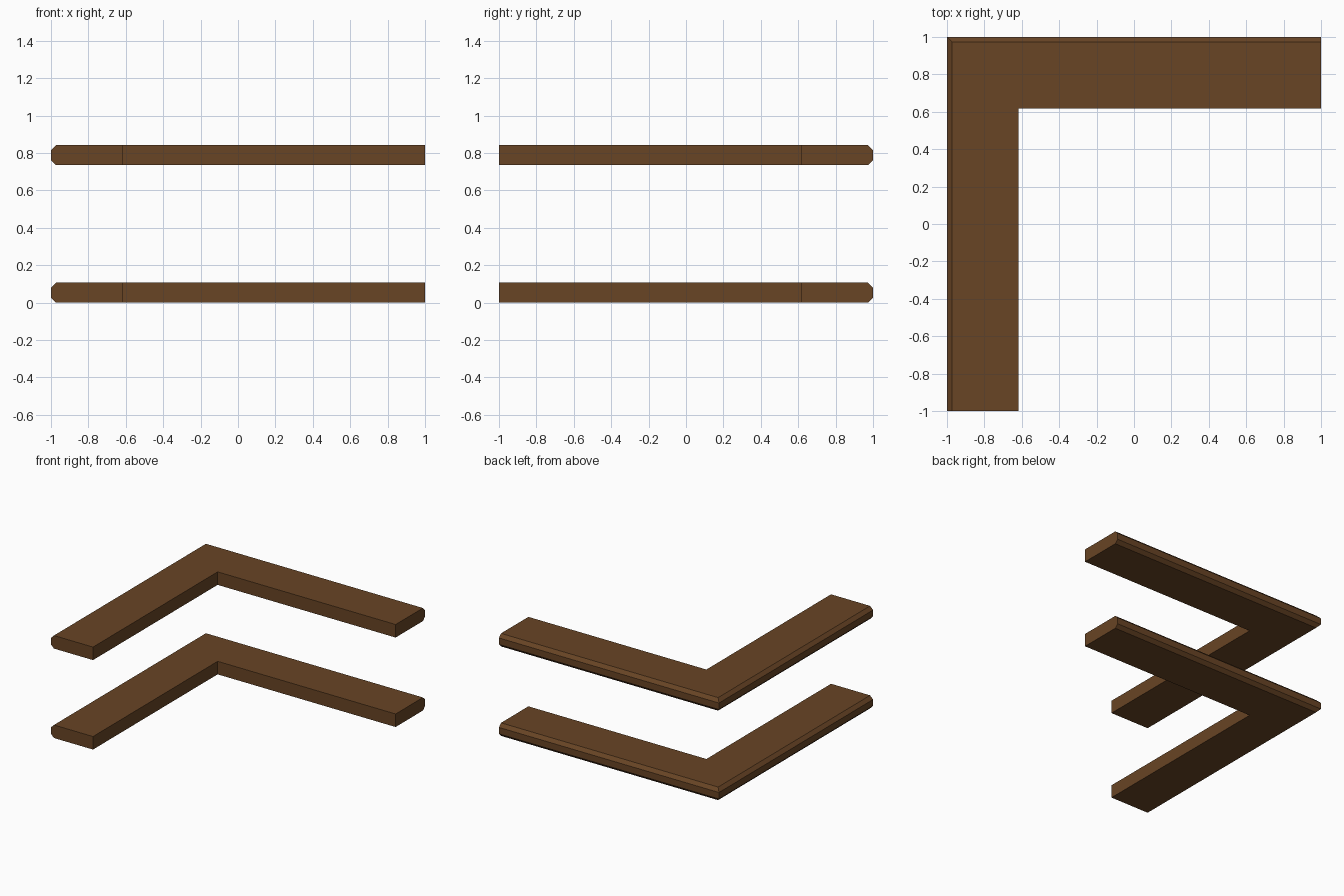
import bpy, bmesh

if "Cube" in bpy.data.objects:
    bpy.data.objects.remove(bpy.data.objects["Cube"])

WIDTH, THICK, CHAMFER = 0.382, 0.107, 0.027

wood = bpy.data.materials.new("dark_brown_wood")
wood.diffuse_color = (0.138, 0.058, 0.018, 1)
wood.use_nodes = True
wood.node_tree.nodes["Principled BSDF"].inputs["Base Color"].default_value = wood.diffuse_color


def corner_shelf(name, z0):
    """L-shaped board: chamfered profile swept around a mitred corner."""
    # (distance in from the outer edge, height)
    profile = [(CHAMFER, 0), (WIDTH, 0), (WIDTH, THICK), (CHAMFER, THICK),
               (0, THICK - CHAMFER), (0, CHAMFER)]
    stations = [lambda d: (-1 + d, -1), lambda d: (-1 + d, 1 - d), lambda d: (1, 1 - d)]
    bm = bmesh.new()
    rings = [[bm.verts.new((*at(d), z0 + z)) for d, z in profile] for at in stations]
    n = len(profile)
    for a, b in zip(rings, rings[1:]):
        for i in range(n):
            j = (i + 1) % n
            bm.faces.new((a[i], a[j], b[j], b[i]))
    # flat cut ends
    bm.faces.new(rings[0])
    bm.faces.new(rings[-1])
    bmesh.ops.recalc_face_normals(bm, faces=bm.faces)
    mesh = bpy.data.meshes.new(name)
    bm.to_mesh(mesh)
    bm.free()
    mesh.materials.append(wood)
    bpy.context.collection.objects.link(bpy.data.objects.new(name, mesh))


corner_shelf("lower_shelf", 0.0)
corner_shelf("upper_shelf", 0.735)
